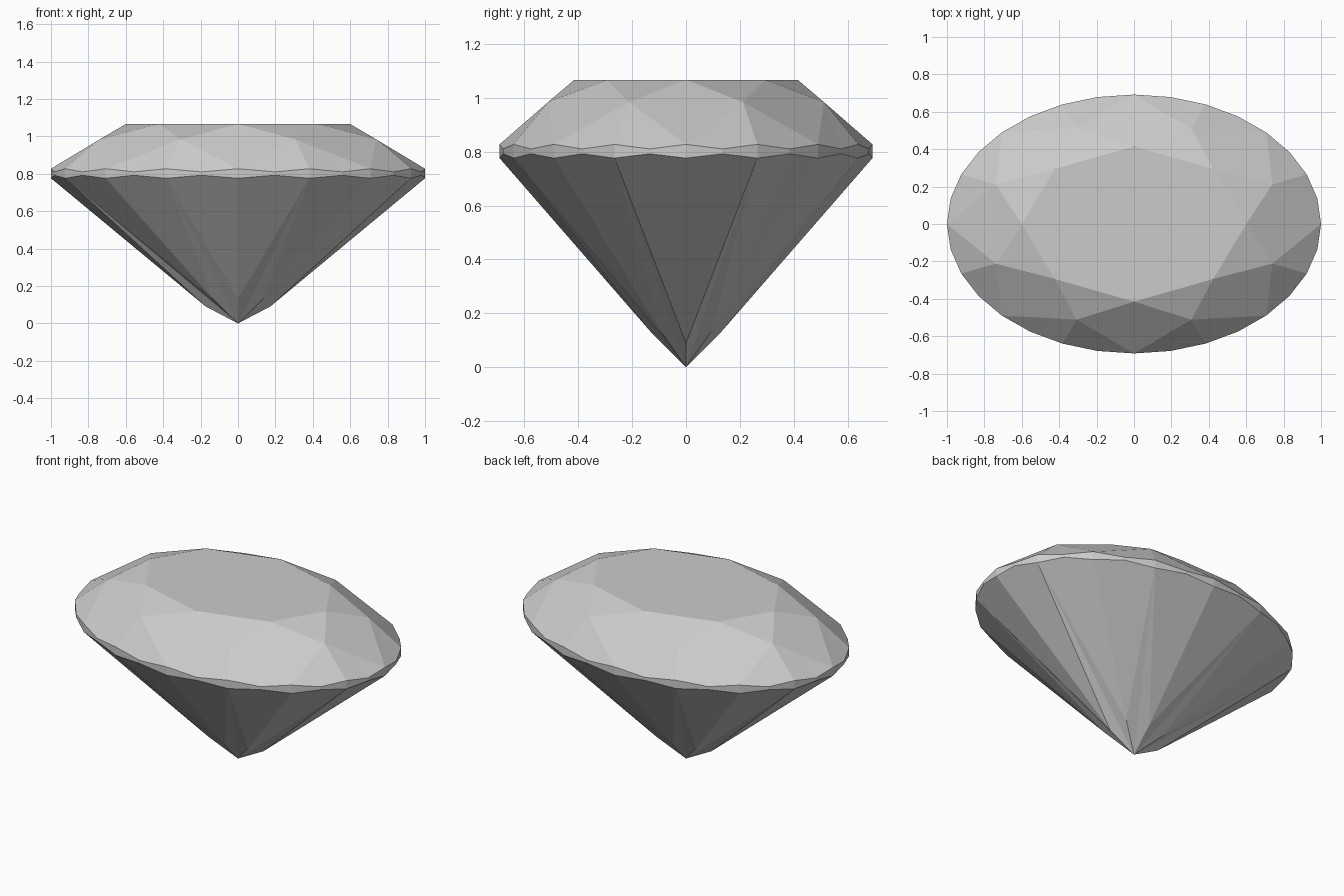
import bpy, bmesh, math

if "Cube" in bpy.data.objects:
    bpy.data.objects.remove(bpy.data.objects["Cube"])

OVAL = 0.692          # y squash of the oval outline
bm = bmesh.new()


def pt(step, r, z):
    """Vertex on the oval; step counts 32nds of a turn."""
    a = math.tau * step / 32
    return bm.verts.new((r * math.cos(a), r * math.sin(a) * OVAL, z))


# Girdle rings: thick at even steps, thin at odd steps
top = [pt(i, 1, 0.81 if i % 2 else 0.827) for i in range(32)]
low = [pt(i, 1, 0.792 if i % 2 else 0.776) for i in range(32)]
for i in range(32):
    j = (i + 1) % 32
    bm.faces.new((low[i], low[j], top[j], top[i]))

# Crown: table, star points between table corners
table = [pt(4 * k, 0.6, 1.066) for k in range(8)]
star = [pt(4 * k + 2, 0.8, 0.984) for k in range(8)]
bm.faces.new(table)

# Pavilion: culet point and ring of lower facet corners (shallower at the long ends)
culet = bm.verts.new((0, 0, 0))
keel = [pt(4 * k, 0.172 if k % 4 == 0 else 0.19, 0.09 if k % 4 == 0 else 0.132)
        for k in range(8)]

for k in range(8):
    n = (k + 1) % 8
    g = 4 * k
    # Crown star facet and kite facet
    bm.faces.new((table[k], star[k], table[n]))
    bm.faces.new((table[k], star[k - 1], top[g], star[k]))
    # Pavilion main facet, split along its ridge
    m = low[g + 2]
    bm.faces.new((culet, keel[n], m))
    bm.faces.new((culet, m, keel[k]))
    # Half facets above and below the girdle
    for i in range(4):
        a, b = g + i, (g + i + 1) % 32
        bm.faces.new((star[k], top[a], top[b]))
        apex = keel[k] if i < 2 else keel[n]
        bm.faces.new((apex, low[b], low[a]))

bmesh.ops.recalc_face_normals(bm, faces=bm.faces)
mesh = bpy.data.meshes.new("oval_gem")
bm.to_mesh(mesh)
bm.free()
gem = bpy.data.objects.new("oval_gem", mesh)
bpy.context.collection.objects.link(gem)
